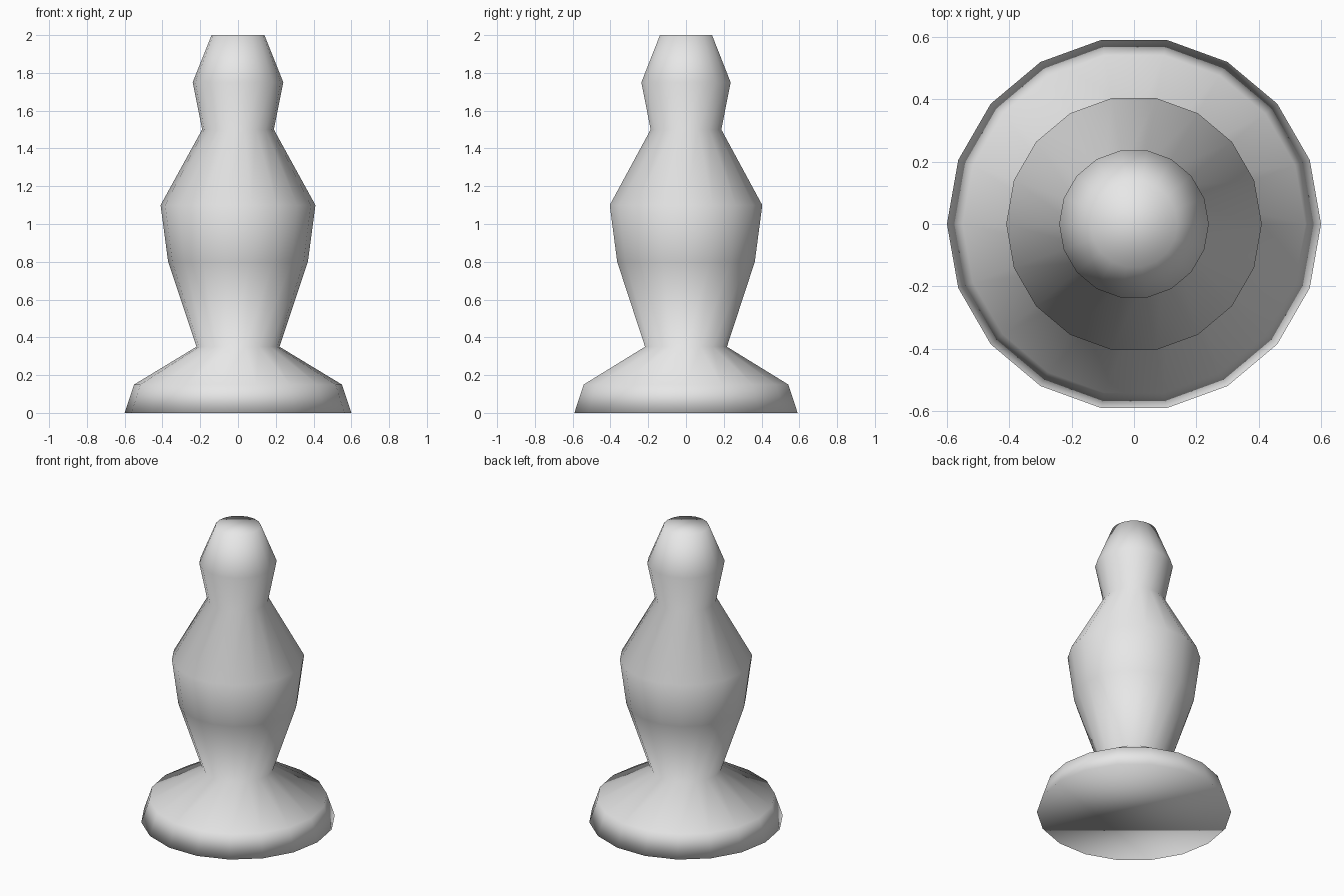
import bpy
import bmesh
from math import cos, sin, tau

# Remove the default object
cube = bpy.data.objects.get("Cube")
if cube:
    bpy.data.objects.remove(cube, do_unlink=True)

SIDES = 18

# Radius and height of each ring, from the foot to the tip
PROFILE = [
    (0.60, 0.00),
    (0.55, 0.15),
    (0.22, 0.35),
    (0.37, 0.80),
    (0.41, 1.10),
    (0.19, 1.50),
    (0.24, 1.75),
    (0.14, 2.00),
]


def make_material(name, colour):
    mat = bpy.data.materials.new(name)
    mat.use_nodes = True
    mat.diffuse_color = colour
    mat.node_tree.nodes["Principled BSDF"].inputs["Base Color"].default_value = colour
    return mat


def add_lathe(name, profile, sides, mat):
    """Closed turned body with smooth shading."""
    bm = bmesh.new()
    rings = []
    for radius, z in profile:
        angles = [tau * i / sides for i in range(sides)]
        rings.append([bm.verts.new((radius * cos(a), radius * sin(a), z)) for a in angles])
    for low, high in zip(rings, rings[1:]):
        for i in range(sides):
            j = (i + 1) % sides
            bm.faces.new((low[i], low[j], high[j], high[i]))
    # Flat caps at both ends
    bm.faces.new(rings[0][::-1])
    bm.faces.new(rings[-1])
    for face in bm.faces:
        face.smooth = True
    mesh = bpy.data.meshes.new(name)
    bm.to_mesh(mesh)
    bm.free()
    mesh.materials.append(mat)
    obj = bpy.data.objects.new(name, mesh)
    bpy.context.collection.objects.link(obj)
    return obj


# Turned body with its flared foot
grey = make_material("light grey", (0.8, 0.8, 0.8, 1.0))
add_lathe("turned_body", PROFILE, SIDES, grey)
